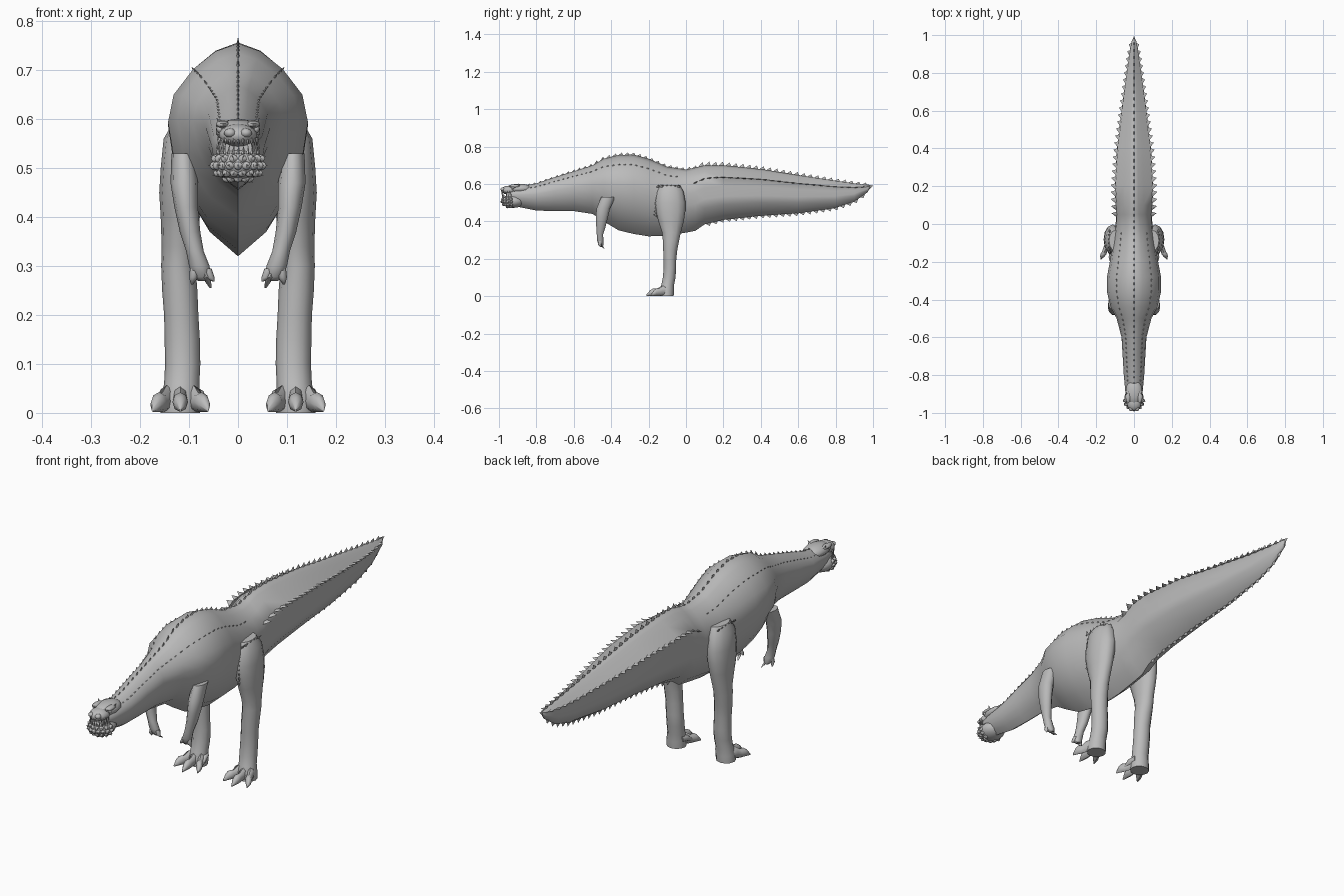
import bpy, bmesh, math
from mathutils import Vector as V

if "Cube" in bpy.data.objects:
    bpy.data.objects.remove(bpy.data.objects["Cube"])

hide = bpy.data.materials.new("grey_hide")
hide.diffuse_color = (0.5, 0.5, 0.5, 1)
hide.use_nodes = True
hide.node_tree.nodes["Principled BSDF"].inputs["Base Color"].default_value = hide.diffuse_color


def finish(name, bm, angle=50):
    bmesh.ops.recalc_face_normals(bm, faces=bm.faces)
    me = bpy.data.meshes.new(name)
    bm.to_mesh(me)
    bm.free()
    ob = bpy.data.objects.new(name, me)
    me.materials.append(hide)
    bpy.context.collection.objects.link(ob)
    bpy.ops.object.select_all(action='DESELECT')
    bpy.context.view_layer.objects.active = ob
    ob.select_set(True)
    bpy.ops.object.shade_smooth_by_angle(angle=math.radians(angle))
    return ob


def loft(bm, rings):
    rows = [[bm.verts.new(p) for p in r] for r in rings]
    n = len(rows[0])
    for a, b in zip(rows, rows[1:]):
        for i in range(n):
            bm.faces.new((a[i], a[(i + 1) % n], b[(i + 1) % n], b[i]))
    bm.faces.new(rows[0])
    bm.faces.new(rows[-1])


def tube(bm, stations, axis, sides=10):
    """Stations are x, y, z and two radii; rings lie across the given axis."""
    rings = []
    for x, y, z, a, b in stations:
        ring = []
        for i in range(sides):
            t = 2 * math.pi * i / sides
            u, v = a * math.cos(t), b * math.sin(t)
            ring.append(V((x + u, y + v, z)) if axis == 'z' else V((x + u, y, z + v)))
        rings.append(ring)
    loft(bm, rings)


def blob(bm, c, r, seg=12):
    res = bmesh.ops.create_uvsphere(bm, u_segments=seg, v_segments=seg // 2 + 1, radius=1)
    for v in res['verts']:
        v.co = V((v.co.x * r[0] + c[0], v.co.y * r[1] + c[1], v.co.z * r[2] + c[2]))


def spike(bm, base, along, out, length, height, thick=0.004):
    """Thin pointed plate, swept along its row."""
    base, a, o = V(base), V(along).normalized(), V(out).normalized()
    s = a.cross(o).normalized() * thick
    c = base - o * 0.006
    q = [bm.verts.new(p) for p in (c - a * length / 2, c + s, c + a * length / 2, c - s)]
    tip = bm.verts.new(base + o * height + a * length * 0.25)
    bm.faces.new(q)
    for i in range(4):
        bm.faces.new((q[i], q[(i + 1) % 4], tip))


# Body stations: y, top, bottom, half width
BODY = [(-0.96, .572, .500, .030), (-0.90, .585, .478, .045), (-0.80, .603, .458, .054),
        (-0.70, .637, .455, .060), (-0.60, .668, .455, .066), (-0.50, .700, .440, .092),
        (-0.44, .735, .400, .124), (-0.36, .755, .352, .143), (-0.28, .757, .333, .143),
        (-0.20, .735, .320, .128), (-0.10, .692, .324, .112), (0.00, .677, .340, .100),
        (0.05, .688, .350, .098), (0.10, .700, .384, .100), (0.20, .700, .408, .102),
        (0.40, .680, .430, .090), (0.60, .648, .443, .066), (0.80, .617, .472, .040),
        (0.90, .603, .505, .026), (0.97, .594, .555, .012), (0.985, .590, .582, .003)]
TRUNK = [(0, 1), (.32, .96), (.64, .87), (.92, .74), (1, .60), (.92, .42), (.76, .28), (.45, .12), (0, 0)]
TAIL = [(0, 1), (.22, .96), (.5, .90), (.98, .78), (.84, .62), (1, .43), (.82, .28), (.45, .10), (0, 0)]


def station(y):
    for a, b in zip(BODY, BODY[1:]):
        if y <= b[0]:
            f = (y - a[0]) / (b[0] - a[0])
            return [p + (q - p) * f for p, q in zip(a[1:], b[1:])]
    return BODY[-1][1:]


def surface(y, k, side=1):
    """Point k of the body cross-section at y."""
    top, bot, w = station(y)
    f = min(max((y + 0.05) / 0.2, 0), 1)
    f = f * f * (3 - 2 * f)
    u = TRUNK[k][0] * (1 - f) + TAIL[k][0] * f
    h = TRUNK[k][1] * (1 - f) + TAIL[k][1] * f
    return V((side * u * w, y, bot + (top - bot) * h))


bm = bmesh.new()
loft(bm, [[surface(s[0], k) for k in range(9)] + [surface(s[0], k, -1) for k in range(7, 0, -1)]
          for s in BODY])
finish("body", bm, 60)


def scute_row(bm, k, y0, y1, step, h0, h1, out, side=1):
    n = round((y1 - y0) / step)
    for i in range(n):
        y = y0 + (i + .5) * (y1 - y0) / n
        p = surface(y, k, side)
        d = surface(min(y + .01, .985), k, side) - p
        spike(bm, p, d, out, step * 1.05, h0 + (h1 - h0) * i / n)


# Rows of scutes on back, flanks and under the tail
bm = bmesh.new()
scute_row(bm, 0, -0.86, -0.50, .03, .006, .010, (0, 0, 1))
scute_row(bm, 0, -0.50, 0.06, .033, .013, .010, (0, 0, 1))
scute_row(bm, 0, 0.06, 0.97, .036, .020, .012, (0, 0, 1))
finish("back_scutes", bm, 20)
bm = bmesh.new()
scute_row(bm, 8, 0.10, 0.96, .036, .014, .016, (0, 0, -1))
finish("under_tail_scutes", bm, 20)
bm = bmesh.new()
for s in (1, -1):
    scute_row(bm, 2, -0.92, -0.50, .025, .005, .006, (s, 0, .6), s)
    scute_row(bm, 2, -0.50, -0.04, .03, .006, .005, (s * .7, 0, 1), s)
    scute_row(bm, 3, 0.03, 0.96, .037, .026, .012, (s, 0, .1), s)
finish("side_scutes", bm, 20)

# Tail tip
bm = bmesh.new()
spike(bm, (0, .97, .577), (0, 0, 1), (0, 1, .1), .045, .03, .006)
finish("tail_tip", bm, 20)

# Head: snout, brows and eyes
bm = bmesh.new()
blob(bm, (0, -.945, .567), (.040, .046, .024))
blob(bm, (0, -.890, .575), (.046, .070, .026))
for s in (1, -1):
    blob(bm, (s * .016, -.978, .572), (.013, .014, .010), 8)
    blob(bm, (s * .031, -.915, .589), (.015, .034, .009), 8)
    blob(bm, (s * .036, -.925, .580), (.008, .009, .008), 8)
    spike(bm, (s * .036, -.90, .590), (0, 1, 0), (s * .6, .2, 1), .022, .016, .007)
finish("snout", bm)

# Lower jaw covered with bumps
bm = bmesh.new()
blob(bm, (0, -.925, .508), (.052, .062, .036), 14)
for j, (el, n) in enumerate(((-60, 5), (-32, 8), (-5, 9), (20, 8))):
    e = math.radians(el)
    for i in range(n):
        t = math.pi * (i + .5) / n
        d = V((math.cos(t) * math.cos(e), -math.sin(t) * math.cos(e), math.sin(e)))
        c = (d.x * .050, -.925 + d.y * .058, .508 + d.z * .033)
        blob(bm, c, (.010, .010, .009), 6)
        spike(bm, V(c) + d * .005, d.cross(V((1, 0, .01))), d, .010, .008, .004)
finish("lower_jaw", bm)

# Teeth around both jaws
bm = bmesh.new()
for i in range(13):
    t = math.pi * (i + .5) / 13
    x, y = math.cos(t), math.sin(t)
    spike(bm, (x * .040, -.935 - y * .050, .557), (y, x, 0), (0, 0, -1), .008, .014, .003)
    spike(bm, (x * .042, -.930 - y * .052, .535), (y, x, 0), (0, 0, 1), .008, .012, .003)
finish("teeth", bm, 20)

LEG = [(.098, -.088, .595, .034, .055), (.108, -.086, .56, .044, .073), (.112, -.084, .50, .046, .082),
       (.116, -.082, .45, .045, .078), (.118, -.080, .40, .040, .068), (.120, -.078, .34, .036, .050),
       (.122, -.080, .30, .035, .044), (.119, -.084, .25, .036, .038), (.116, -.086, .20, .035, .034),
       (.114, -.086, .15, .036, .033), (.113, -.090, .10, .036, .034), (.115, -.098, .06, .036, .034),
       (.117, -.104, .03, .040, .040), (.118, -.104, .0, .040, .038)]
ARM = [(.112, -.415, .53, .024, .040), (.110, -.442, .47, .028, .038), (.106, -.450, .42, .024, .034),
       (.098, -.455, .37, .021, .026), (.088, -.460, .33, .018, .018), (.079, -.459, .30, .021, .018),
       (.074, -.455, .278, .018, .015), (.072, -.452, .270, .010, .010)]

for s, tag in ((1, "right"), (-1, "left")):
    # Hind leg with scutes on the thigh edge
    bm = bmesh.new()
    tube(bm, [(s * x, y, z, a, b) for x, y, z, a, b in LEG], 'z', 12)
    finish(tag + "_hind_leg", bm)
    bm = bmesh.new()
    for i in range(14):
        if i < 8:
            p, d, o = (s * .118, -.164 + .002 * i, .43 + .018 * i), (0, 0, 1), (s * .2, -1, 0)
        else:
            p, d, o = (s * .130, -.150 + .022 * (i - 8), .588), (0, 1, 0), (s * .8, 0, 1)
        spike(bm, p, d, o, .022, .011)
    finish(tag + "_thigh_scutes", bm, 20)

    # Foot: three toes, an inner toe and claws
    bm = bmesh.new()
    for ang, ln in ((-24, .088), (0, .104), (24, .088)):
        a = math.radians(ang)
        ux, uy = s * math.sin(a), -math.cos(a)
        bx, by = s * (.118 + ang * .0008), -.104
        tube(bm, [(bx + ux * ln * f, by + uy * ln * f, z, r, h) for f, z, r, h in
                  ((-.1, .028, .016, .026), (.25, .030, .016, .026), (.5, .021, .013, .019),
                   (.68, .022, .016, .020), (.84, .017, .012, .015), (1.04, .006, .002, .004))], 'y', 8)
    tube(bm, [(s * x, y, z, r, h) for x, y, z, r, h in
              ((.088, -.09, .04, .012, .014), (.078, -.12, .035, .011, .013), (.070, -.145, .02, .003, .004))], 'y', 8)
    finish(tag + "_foot", bm)

    # Fore limb with curved fingers
    bm = bmesh.new()
    tube(bm, [(s * x, y, z, a, b) for x, y, z, a, b in ARM], 'z', 10)
    for x0, x1, y1, z1 in ((.088, .094, -.455, .262), (.073, .056, -.436, .255), (.064, .050, -.462, .268)):
        tube(bm, [(s * x0, -.458, .295, .010, .011), (s * (x0 + x1) / 2, -.462, .277, .009, .009),
                  (s * x1, y1, z1, .002, .002)], 'z', 8)
    finish(tag + "_fore_limb", bm)
